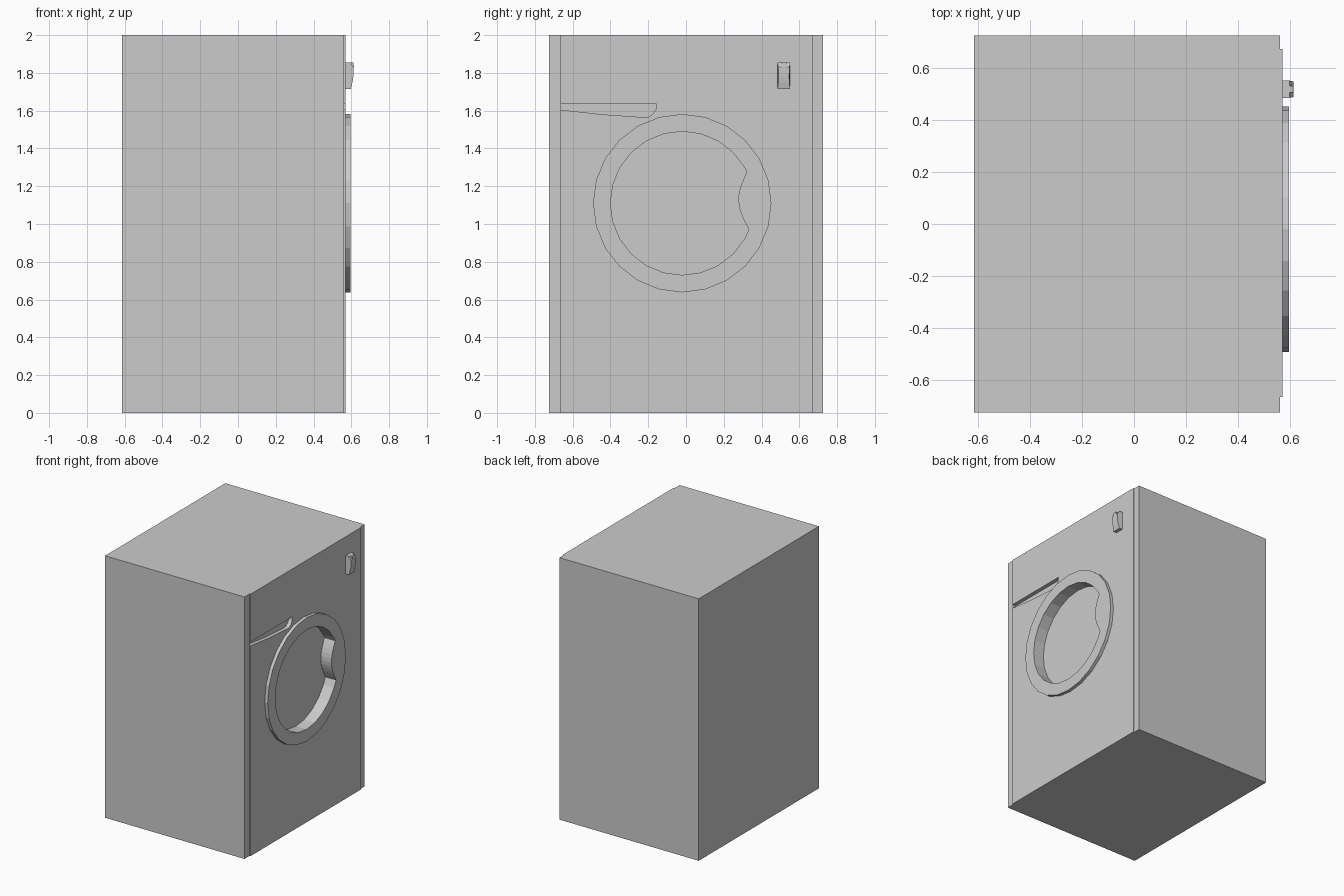
import bpy
import bmesh
from math import sin, cos, pi, radians

cube = bpy.data.objects.get("Cube")
if cube:
    bpy.data.objects.remove(cube)

grey = bpy.data.materials.new("light grey")
grey.use_nodes = True
grey.diffuse_color = (0.6, 0.6, 0.6, 1)
grey.node_tree.nodes["Principled BSDF"].inputs["Base Color"].default_value = grey.diffuse_color


def prism(name, start, end):
    """Solid between two matching outlines of 3D points."""
    bm = bmesh.new()
    a = [bm.verts.new(p) for p in start]
    b = [bm.verts.new(p) for p in end]
    bm.faces.new(a)
    bm.faces.new(b)
    for i in range(len(a)):
        j = (i + 1) % len(a)
        bm.faces.new((a[i], a[j], b[j], b[i]))
    bmesh.ops.recalc_face_normals(bm, faces=bm.faces)
    mesh = bpy.data.meshes.new(name)
    bm.to_mesh(mesh)
    bm.free()
    mesh.materials.append(grey)
    obj = bpy.data.objects.new(name, mesh)
    bpy.context.collection.objects.link(obj)
    return obj


def along_x(name, outline, x0, x1):
    return prism(name, [(x0, y, z) for y, z in outline], [(x1, y, z) for y, z in outline])


def cut(obj, cutter):
    mod = obj.modifiers.new("cut", 'BOOLEAN')
    mod.operation = 'DIFFERENCE'
    mod.solver = 'EXACT'
    mod.object = cutter
    cutter.hide_render = True
    cutter.hide_viewport = True
    cutter.display_type = 'WIRE'


# Cabinet with a slightly raised door-side panel
BACK, EDGE, PANEL, SIDE = -0.615, 0.562, 0.57, 0.725
plan = [(BACK, -SIDE), (EDGE, -SIDE), (EDGE, -0.665), (PANEL, -0.665),
        (PANEL, 0.672), (EDGE, 0.672), (EDGE, SIDE), (BACK, SIDE)]
cabinet = prism("cabinet", [(x, y, 0) for x, y in plan], [(x, y, 2) for x, y in plan])

# Round door frame
CY, CZ, SEGMENTS = -0.02, 1.11, 24


def on_circle(radius, angle):
    return CY + radius * cos(angle), CZ + radius * sin(angle)


rim = [on_circle(0.472, 2 * pi * i / SEGMENTS) for i in range(SEGMENTS)]
door_frame = along_x("door_frame", rim, PANEL, 0.595)

# Door opening, with the frame bulging inwards at the grip
first, last = radians(25.7), radians(360 - 21.6)
opening = [on_circle(0.38, first)]
opening += [on_circle(0.38, 2 * pi * i / SEGMENTS) for i in range(2, SEGMENTS - 1)]
opening.append(on_circle(0.38, last))
(y0, z0), (y1, z1) = opening[-1], opening[0]
for i in range(1, 10):
    t = i / 10
    opening.append((y0 + (y1 - y0) * t - 0.05 * sin(pi * t), z0 + (z1 - z0) * t))
door_cutter = along_x("door_opening_cutter", opening, 0.505, 0.65)
cut(cabinet, door_cutter)
cut(door_frame, door_cutter)

# Drawer grip pocket
pocket = [(-0.665, 1.635), (-0.157, 1.635), (-0.16, 1.607), (-0.175, 1.582),
          (-0.195, 1.568), (-0.22, 1.565), (-0.44, 1.58), (-0.665, 1.605)]
cut(cabinet, along_x("drawer_grip_cutter", pocket, 0.54, 0.65))

# Selector knob: a tall middle between two cheeks with sloped tops
KNOB_Y = 0.518
curve = [(PANEL, 1.715), (0.597, 1.715), (0.606, 1.75), (0.611, 1.785), (0.613, 1.83)]
middle_side = curve + [(0.612, 1.855), (PANEL, 1.855)]
cheek_side = curve + [(0.597, 1.855), (PANEL, 1.855)]


def waist(z):
    return 0.028 + 0.005 * ((z - 1.785) / 0.07) ** 2


prism("knob_middle", [(x, KNOB_Y - 0.013, z) for x, z in middle_side],
      [(x, KNOB_Y + 0.013, z) for x, z in middle_side])
for side, name in ((-1, "knob_front_cheek"), (1, "knob_rear_cheek")):
    prism(name, [(x, KNOB_Y + side * 0.013, z) for x, z in cheek_side],
          [(x, KNOB_Y + side * waist(z), z) for x, z in cheek_side])
